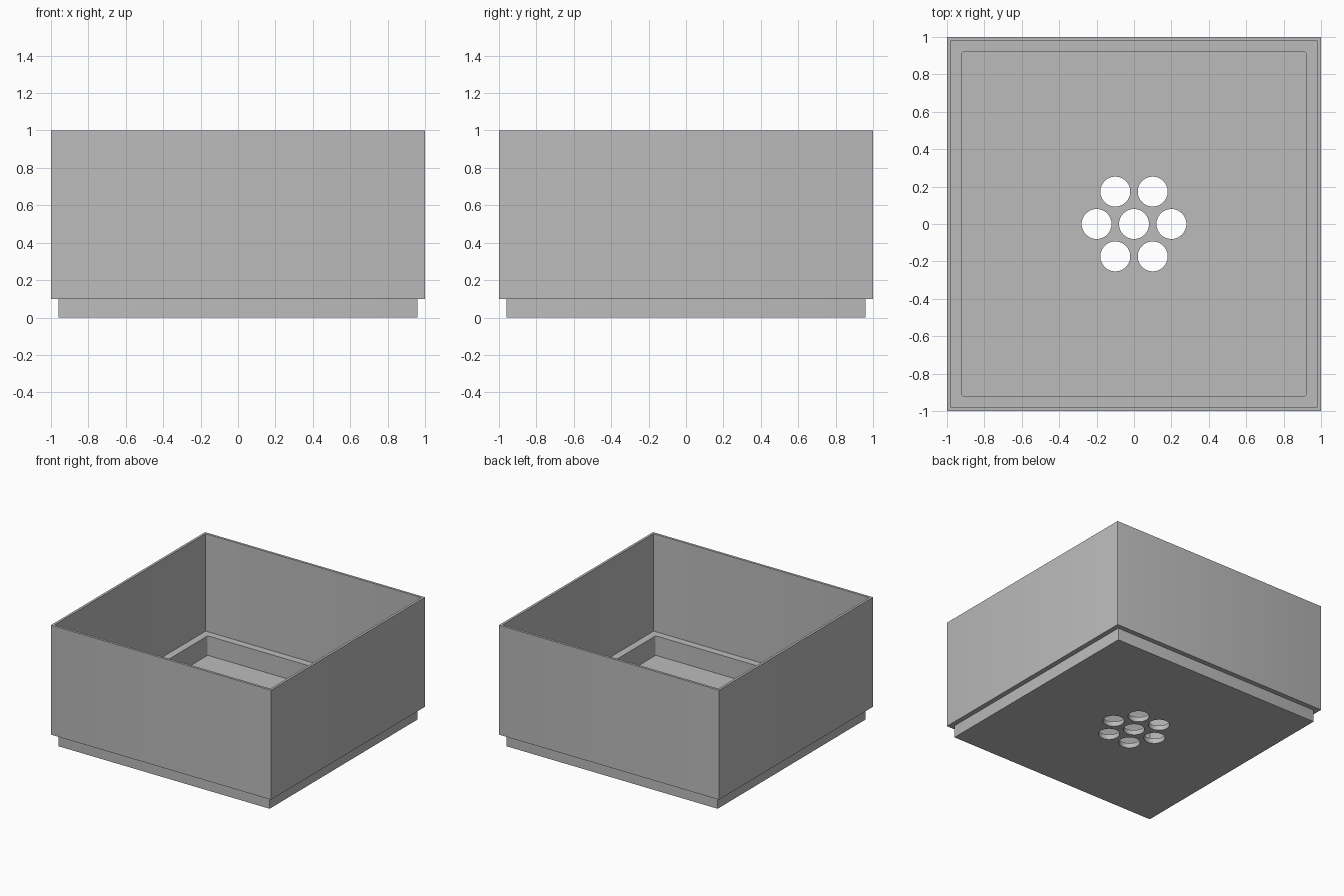
import bpy
import bmesh
import math

cube = bpy.data.objects.get("Cube")
if cube:
    bpy.data.objects.remove(cube, do_unlink=True)

grey = bpy.data.materials.new("plain grey")
grey.use_nodes = True
colour = (0.5, 0.5, 0.5, 1)
grey.diffuse_color = colour
grey.node_tree.nodes["Principled BSDF"].inputs["Base Color"].default_value = colour


def make_object(name, bm):
    bmesh.ops.recalc_face_normals(bm, faces=bm.faces)
    mesh = bpy.data.meshes.new(name)
    bm.to_mesh(mesh)
    bm.free()
    mesh.materials.append(grey)
    obj = bpy.data.objects.new(name, mesh)
    bpy.context.collection.objects.link(obj)
    return obj


def square_ring(bm, half, z, radius):
    """Square outline with small rounded corners."""
    steps = 4
    verts = []
    for corner in range(4):
        mid = math.radians(45 + 90 * corner)
        cx = math.copysign(half - radius, math.cos(mid))
        cy = math.copysign(half - radius, math.sin(mid))
        for i in range(steps + 1):
            a = math.radians(90 * corner + 90 * i / steps)
            verts.append(bm.verts.new((cx + radius * math.cos(a),
                                       cy + radius * math.sin(a), z)))
    return verts


# Planter tray: stepped foot, thin walls, inner ledge and recessed floor
FLOOR, STEP, LEDGE, TOP = 0.04, 0.1, 0.2, 1.0
profile = [(0.96, 0), (0.96, STEP), (1.0, STEP), (1.0, TOP),
           (0.98, TOP), (0.98, LEDGE), (0.92, LEDGE), (0.92, FLOOR)]
bm = bmesh.new()
rings = [square_ring(bm, half, z, 0.01 if half == 0.92 else 0.002)
         for half, z in profile]
for low, high in zip(rings, rings[1:]):
    for i in range(len(low)):
        j = (i + 1) % len(low)
        bm.faces.new((low[i], low[j], high[j], high[i]))
bm.faces.new(rings[0])
bm.faces.new(rings[-1])
tray = make_object("tray", bm)

# Drain holes: one in the middle and six around it
bm = bmesh.new()
centres = [(0, 0)] + [(0.2 * math.cos(k * math.pi / 3),
                       0.2 * math.sin(k * math.pi / 3)) for k in range(6)]
for x, y in centres:
    made = bmesh.ops.create_cone(bm, cap_ends=True, segments=48,
                                 radius1=0.08, radius2=0.08, depth=0.2)
    bmesh.ops.translate(bm, verts=made["verts"], vec=(x, y, 0))
cutter = make_object("drain_hole_cutter", bm)
cutter.hide_render = True
cutter.hide_viewport = True

cut = tray.modifiers.new("drain holes", 'BOOLEAN')
cut.operation = 'DIFFERENCE'
cut.solver = 'EXACT'
cut.object = cutter

# Apply the cut, then smooth the round hole walls only
bpy.context.view_layer.update()
graph = bpy.context.evaluated_depsgraph_get()
cut_mesh = bpy.data.meshes.new_from_object(tray.evaluated_get(graph))
tray.modifiers.clear()
tray.data = cut_mesh
bpy.data.objects.remove(cutter, do_unlink=True)
bpy.ops.object.select_all(action='DESELECT')
bpy.context.view_layer.objects.active = tray
tray.select_set(True)
bpy.ops.object.shade_smooth_by_angle(angle=math.radians(30))
